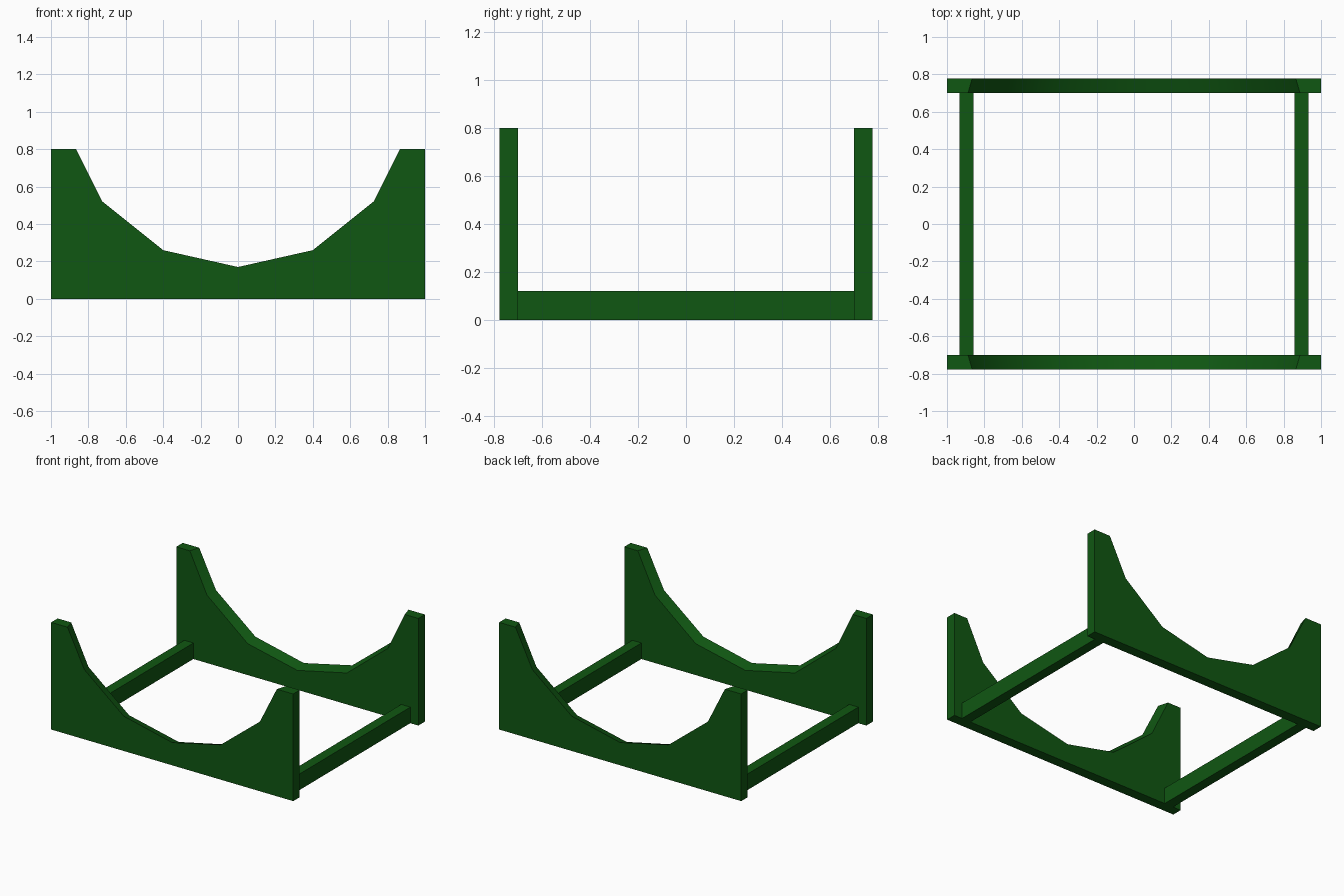
import bpy
import bmesh
import math

cube = bpy.data.objects.get("Cube")
if cube:
    bpy.data.objects.remove(cube, do_unlink=True)

# Single dark green paint
green = bpy.data.materials.new("dark_green")
green.use_nodes = True
colour = (0.005, 0.095, 0.006, 1)
green.diffuse_color = colour
green.node_tree.nodes["Principled BSDF"].inputs["Base Color"].default_value = colour

INNER_Y, OUTER_Y = 0.70, 0.777


def make_object(name, bm):
    bmesh.ops.recalc_face_normals(bm, faces=bm.faces)
    mesh = bpy.data.meshes.new(name)
    bm.to_mesh(mesh)
    bm.free()
    mesh.materials.append(green)
    obj = bpy.data.objects.new(name, mesh)
    bpy.context.collection.objects.link(obj)
    return obj


def outline(curve):
    """Closed end-plate outline from one half of the cradle curve."""
    left_half = [(-x, z) for x, z in reversed(curve[1:])]
    return [(-1, 0)] + [(-1, 0.8)] + left_half + curve + [(1, 0.8), (1, 0)]


# The cradle curve is tighter on the outer face, so its rim slopes inward
outer_curve = [(0, 0.17), (0.40, 0.26), (0.725, 0.52), (0.865, 0.80)]
inner_curve = [(0, 0.145), (0.41, 0.235), (0.746, 0.507), (0.888, 0.80)]


def cradle_plate(name, side):
    bm = bmesh.new()
    outer = [bm.verts.new((x, side * OUTER_Y, z)) for x, z in outline(outer_curve)]
    inner = [bm.verts.new((x, side * INNER_Y, z)) for x, z in outline(inner_curve)]
    bm.faces.new(outer)
    bm.faces.new(inner[::-1])
    for i in range(len(outer)):
        j = (i + 1) % len(outer)
        bm.faces.new((outer[i], inner[i], inner[j], outer[j]))
    obj = make_object(name, bm)
    # Soft shading along the cradle, crisp everywhere else
    bpy.ops.object.select_all(action="DESELECT")
    obj.select_set(True)
    bpy.context.view_layer.objects.active = obj
    bpy.ops.object.shade_smooth_by_angle(angle=math.radians(32))


def side_rail(name, side):
    bm = bmesh.new()
    bmesh.ops.create_cube(bm, size=1)
    bmesh.ops.scale(bm, vec=(0.075, 2 * INNER_Y, 0.12), verts=bm.verts)
    bmesh.ops.translate(bm, vec=(side * 0.896, 0, 0.06), verts=bm.verts)
    make_object(name, bm)


# End plates and the rails joining them
cradle_plate("front_cradle_plate", -1)
cradle_plate("back_cradle_plate", 1)
side_rail("right_rail", -1)
side_rail("left_rail", 1)
